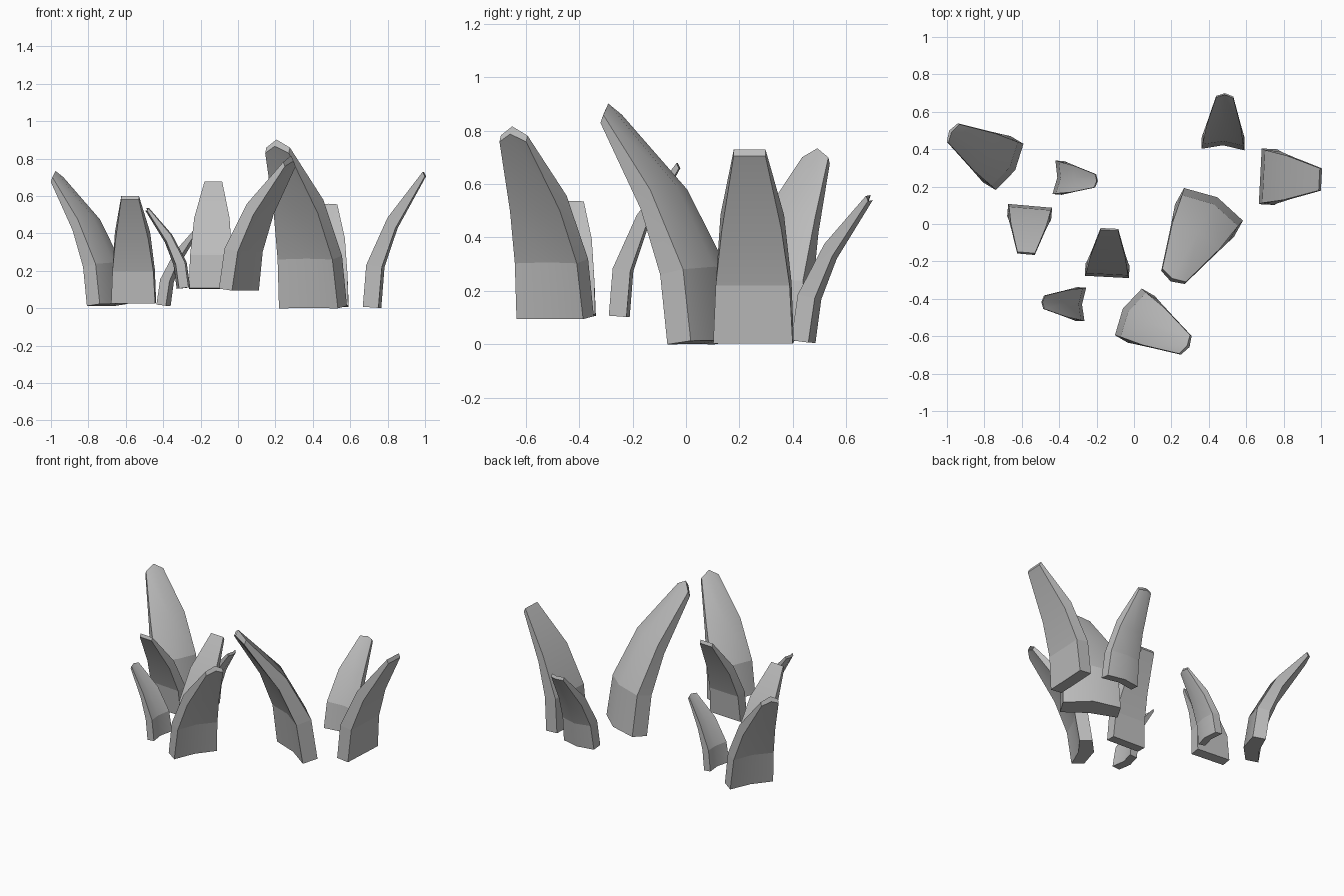
import bpy, bmesh
from math import radians, sin, cos
from mathutils import Matrix, Vector

cube = bpy.data.objects.get("Cube")
if cube:
    bpy.data.objects.remove(cube, do_unlink=True)

# single stone-grey colour
grey = bpy.data.materials.new("plain_grey")
grey.use_nodes = True
grey.diffuse_color = (0.5, 0.5, 0.5, 1)
bsdf = next(n for n in grey.node_tree.nodes if n.type == 'BSDF_PRINCIPLED')
bsdf.inputs["Base Color"].default_value = (0.5, 0.5, 0.5, 1)
bsdf.inputs["Roughness"].default_value = 0.8

# faces of a blade one unit wide: (lean, height, half width) per level
INNER = [(0, 0, 0.5), (0.06, 0.75, 0.475), (0.44, 1.6, 0.4), (1.06, 2.42, 0.2)]
OUTER = [(0.28, -0.02, 0.5), (0.34, 0.71, 0.465), (0.58, 1.41, 0.375), (1.1, 2.34, 0.2)]
SLOPE = [0, 10, 33, 42]


def blade(name, x, y, z, size, yaw, tilt=0, bow=0, outer_bow=0, point=0):
    """Curved tapering slab; bow moves the middle column, point extends its tip."""
    columns = (-1, 0, 1) if bow else (-1, 1)
    bm = bmesh.new()
    rings = []
    for level in range(4):
        angle = radians(SLOPE[level])

        def place(profile, column, amount):
            lean, height, half = profile[level]
            if column == 0:
                shift = amount * 2 * half
                lean += shift * cos(angle)
                height -= shift * sin(angle)
                if level == 3:
                    lean += point * sin(angle)
                    height += point * cos(angle)
            return bm.verts.new((lean, column * half, height))

        rings.append([place(INNER, c, bow) for c in columns] +
                     [place(OUTER, c, outer_bow) for c in reversed(columns)])
    count = len(rings[0])
    for low, high in zip(rings, rings[1:]):
        for i in range(count):
            j = (i + 1) % count
            bm.faces.new((low[i], low[j], high[j], high[i]))
    bm.faces.new(rings[0])
    bm.faces.new(rings[-1])
    bmesh.ops.recalc_face_normals(bm, faces=bm.faces)

    # smooth faces, crisp corners and a crisp line above the foot
    foot_line = set(rings[1])
    for face in bm.faces:
        face.smooth = True
    for edge in bm.edges:
        corner = edge.calc_face_angle(0) > radians(35)
        edge.smooth = not (corner or set(edge.verts) <= foot_line)

    bm.transform(Matrix.Translation(Vector((x, y, z)))
                 @ Matrix.Rotation(radians(yaw), 4, 'Z')
                 @ Matrix.Rotation(radians(tilt), 4, 'Y')
                 @ Matrix.Scale(size, 4))
    mesh = bpy.data.meshes.new(name)
    bm.to_mesh(mesh)
    bm.free()
    mesh.materials.append(grey)
    obj = bpy.data.objects.new(name, mesh)
    bpy.context.collection.objects.link(obj)
    return obj


# large ridged blades
ridged = dict(tilt=3.5, bow=-0.12, outer_bow=-0.06, point=0.12)
blade("tall_blade", 0.425, 0.105, 0.013, 0.36, 241, **ridged)
blade("front_blade", -0.03, -0.47, 0.105, 0.288, -30, **ridged)
blade("right_blade", -0.665, 0.305, 0.023, 0.288, 149, **ridged)

# flat blades
blade("left_flat_blade", 0.675, 0.255, 0.008, 0.298, -3)
blade("middle_flat_blade", -0.145, -0.283, 0.107, 0.236, 87)
blade("right_flat_blade", -0.555, 0.097, 0.03, 0.236, -95)

# small hollowed blades
hollow = dict(tilt=3.5, bow=0.1, outer_bow=0.1, point=0.06)
blade("back_hollow_blade", 0.475, 0.398, 0.015, 0.23, 88, **hollow)
blade("front_hollow_blade", -0.26, -0.43, 0.112, 0.18, 177, **hollow)
blade("right_hollow_blade", -0.428, 0.25, 0.02, 0.18, -5, **hollow)
